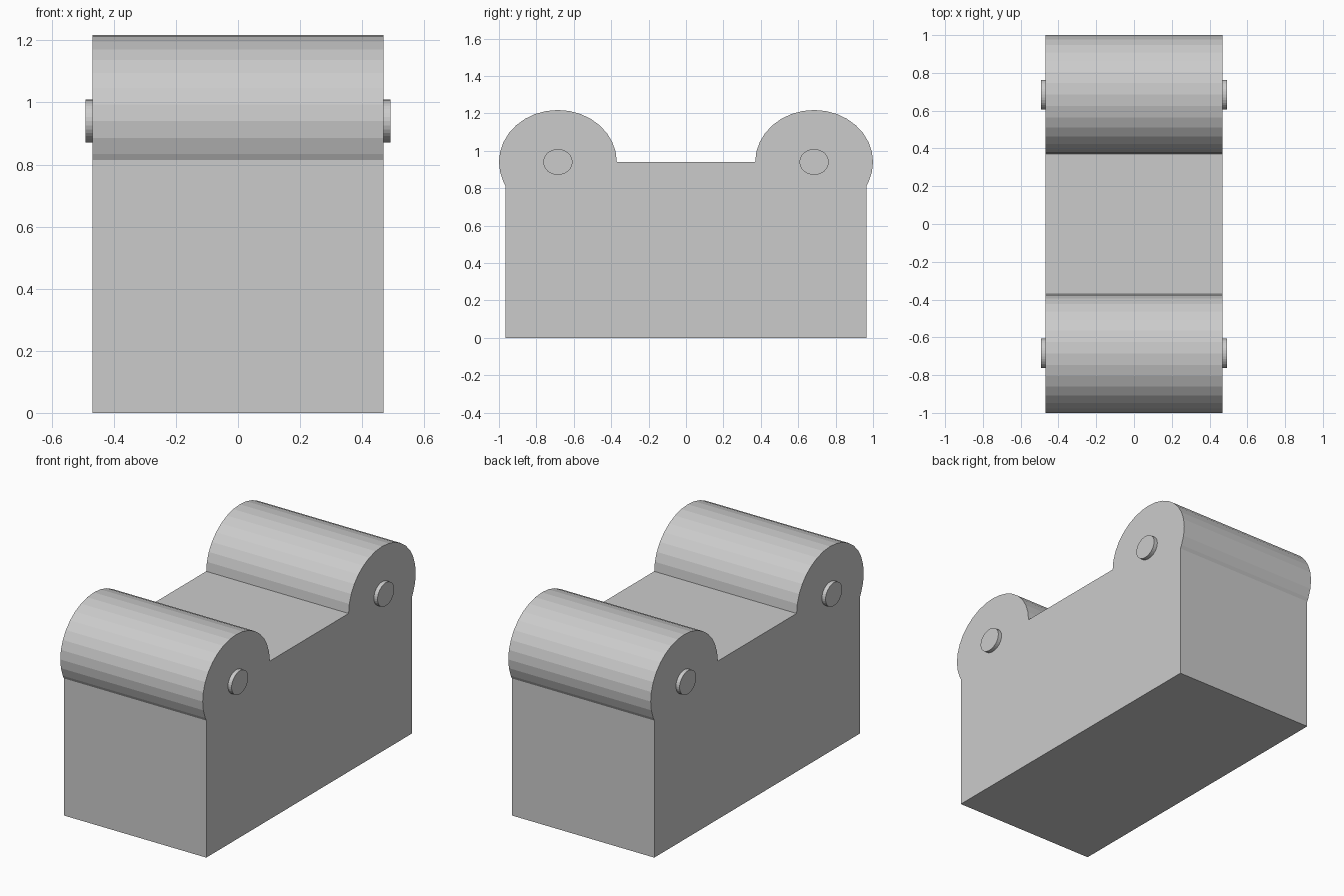
import bpy, bmesh
from math import sin, cos, asin, pi

cube = bpy.data.objects.get("Cube")
if cube:
    bpy.data.objects.remove(cube, do_unlink=True)

GREY = (0.6, 0.6, 0.6, 1)
mat = bpy.data.materials.new("light grey")
mat.use_nodes = True
mat.diffuse_color = GREY
mat.node_tree.nodes["Principled BSDF"].inputs["Base Color"].default_value = GREY

HALF_X = 0.468            # half width of the body
HALF_Y = 0.966            # half length of the block
ROLL_Y, ROLL_Z = 0.685, 0.94
ROLL_RY, ROLL_RZ = 0.315, 0.278
SEGS = 32


def extrude_profile(name, points, x0, x1):
    """Extrude a (y, z) outline along x into a closed solid."""
    bm = bmesh.new()
    face = bm.faces.new([bm.verts.new((x0, y, z)) for y, z in points])
    ext = bmesh.ops.extrude_face_region(bm, geom=[face])
    moved = [g for g in ext["geom"] if isinstance(g, bmesh.types.BMVert)]
    bmesh.ops.translate(bm, verts=moved, vec=(x1 - x0, 0, 0))
    bmesh.ops.recalc_face_normals(bm, faces=bm.faces)
    mesh = bpy.data.meshes.new(name)
    bm.to_mesh(mesh)
    bm.free()
    mesh.materials.append(mat)
    obj = bpy.data.objects.new(name, mesh)
    bpy.context.collection.objects.link(obj)
    return obj


def oval(cy, cz, ry, rz, angles):
    return [(cy + ry * cos(a), cz + rz * sin(a)) for a in angles]


# Body: block with a rounded roll along each end, as one side outline
step = 2 * pi / SEGS
overhang = asin((1 - ((HALF_Y - ROLL_Y) / ROLL_RY) ** 2) ** 0.5)
angles = [-overhang] + [k * step for k in range(-2, SEGS // 2 + 1)]
back = [(HALF_Y, 0)] + oval(ROLL_Y, ROLL_Z, ROLL_RY, ROLL_RZ, angles)
front = [(-y, z) for y, z in reversed(back)]
extrude_profile("body", back + front, -HALF_X, HALF_X)

# Axle pins: short stubs standing out of both sides at each roll centre
full_turn = [k * step for k in range(SEGS)]
for end, y in (("front", -ROLL_Y), ("back", ROLL_Y)):
    for side, s in (("left", 1), ("right", -1)):
        outline = oval(y, ROLL_Z, 0.078, 0.069, full_turn)
        extrude_profile(f"{end}_{side}_pin", outline, s * (HALF_X - 0.02), s * 0.492)
